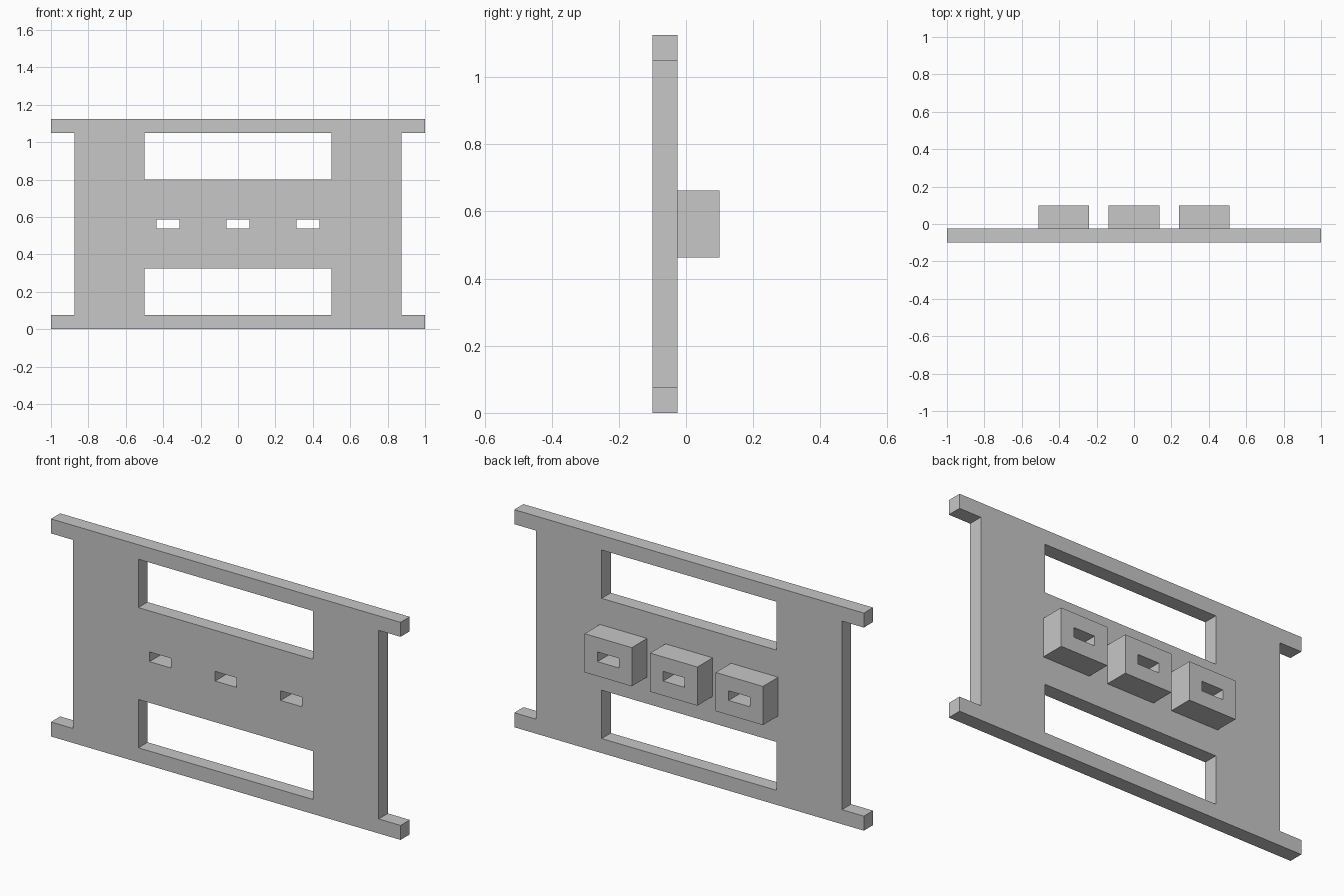
import bpy
from mathutils import Vector

cube = bpy.data.objects.get("Cube")
if cube:
    bpy.data.objects.remove(cube, do_unlink=True)

grey = bpy.data.materials.new("light_grey")
grey.use_nodes = True
colour = (0.57, 0.57, 0.57, 1)
grey.diffuse_color = colour
grey.node_tree.nodes["Principled BSDF"].inputs["Base Color"].default_value = colour


def box(name, low, high):
    """Axis-aligned box between two corners."""
    low, high = Vector(low), Vector(high)
    bpy.ops.mesh.primitive_cube_add(size=1, location=(low + high) / 2)
    obj = bpy.context.object
    obj.name = name
    obj.scale = high - low
    bpy.ops.object.transform_apply(location=False, rotation=False, scale=True)
    obj.data.materials.append(grey)
    return obj


def cut(obj, cutters):
    """Subtract each cutter from the object, then discard the cutters."""
    for cutter in cutters:
        cutter.hide_render = True
        mod = obj.modifiers.new("cut", 'BOOLEAN')
        mod.operation = 'DIFFERENCE'
        mod.solver = 'EXACT'
        mod.object = cutter
        bpy.context.view_layer.objects.active = obj
        bpy.ops.object.modifier_apply(modifier=mod.name)
        bpy.data.objects.remove(cutter, do_unlink=True)


FRONT, FACE, BACK = -0.1, -0.025, 0.1
HEIGHT, RAIL = 1.125, 0.075
BLOCK_X = (-0.375, 0, 0.375)


def opening(x0, x1, z0, z1):
    return box("cutter", (x0, -0.3, z0), (x1, 0.3, z1))


def slot(x):
    return opening(x - 0.061, x + 0.061, 0.5375, 0.5875)


# Upright plate: windows, side notches that leave the rail ends, and slots
plate = box("plate", (-1, FRONT, 0), (1, FACE, HEIGHT))
cut(plate, [
    opening(-0.5, 0.5, RAIL, 0.325),
    opening(-0.5, 0.5, 0.8, HEIGHT - RAIL),
    opening(0.875, 1.2, RAIL, HEIGHT - RAIL),
    opening(-1.2, -0.875, RAIL, HEIGHT - RAIL),
])
cut(plate, [slot(x) for x in BLOCK_X])

# Slotted blocks on the back
for x, side in zip(BLOCK_X, ("right", "middle", "left")):
    block = box(side + "_block", (x - 0.135, FACE, 0.4625), (x + 0.135, BACK, 0.6625))
    cut(block, [slot(x)])
